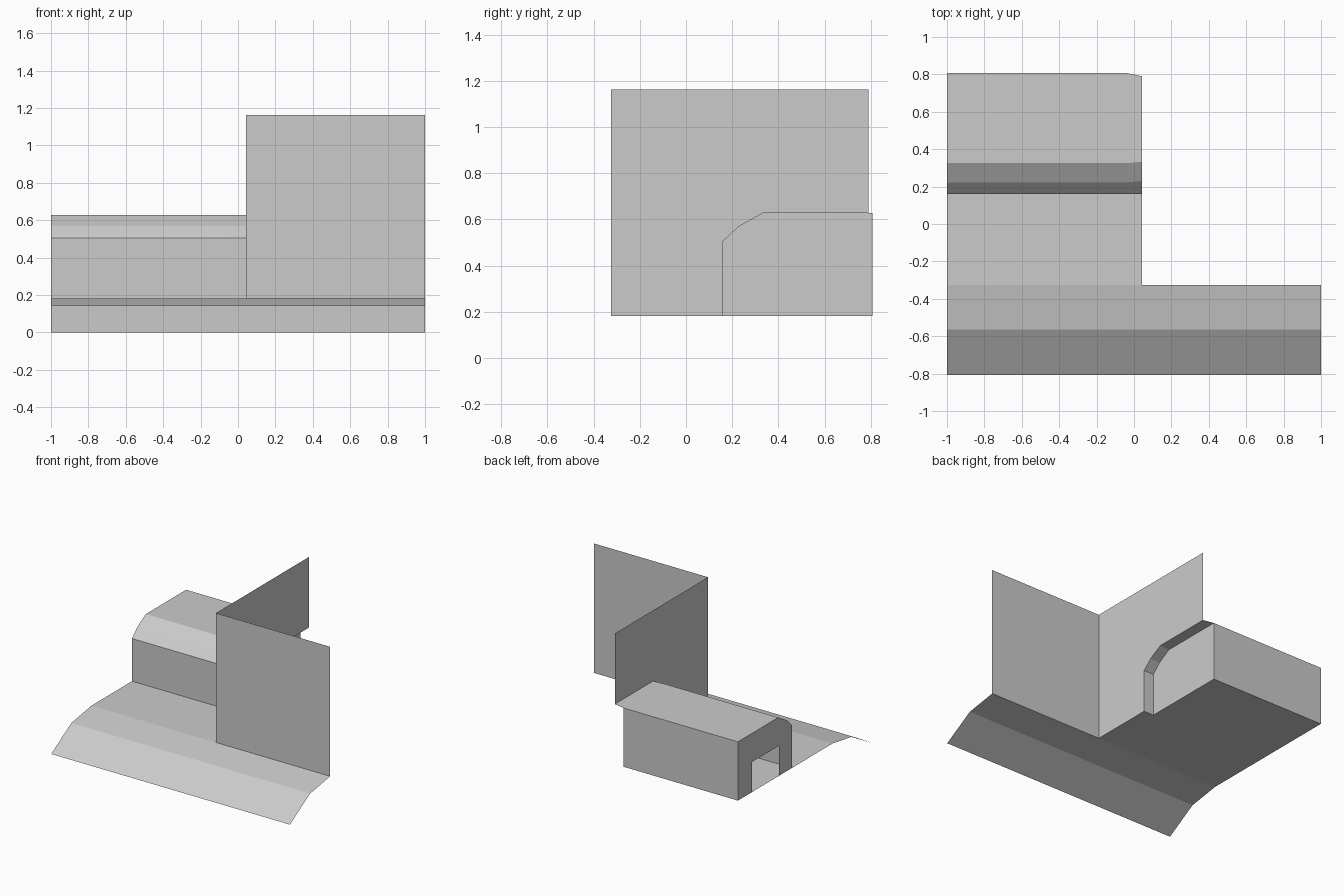
import bpy
import bmesh

cube = bpy.data.objects.get("Cube")
if cube:
    bpy.data.objects.remove(cube, do_unlink=True)

# Single flat colour
GREY = (0.6, 0.6, 0.6, 1.0)
mat = bpy.data.materials.new("plain grey")
mat.use_nodes = True
mat.diffuse_color = GREY
mat.node_tree.nodes["Principled BSDF"].inputs["Base Color"].default_value = GREY

# Shared levels and edges
LEFT, RIGHT = -1.0, 1.0
CORNER, RECESS = 0.043, -0.04
FRONT, BACK, WALL_BACK = -0.325, 0.807, 0.79
FLOOR, ROOF, TOP = 0.182, 0.627, 1.162


def finish(name, bm):
    mesh = bpy.data.meshes.new(name)
    bm.to_mesh(mesh)
    bm.free()
    mesh.materials.append(mat)
    obj = bpy.data.objects.new(name, mesh)
    bpy.context.collection.objects.link(obj)
    return obj


def panel(name, points):
    """One flat sheet through the given outline."""
    bm = bmesh.new()
    bm.faces.new([bm.verts.new(p) for p in points])
    return finish(name, bm)


def upright(name, x, outline):
    """Flat sheet in the plane of constant x from a (y, z) outline."""
    return panel(name, [(x, y, z) for y, z in outline])


def loft(name, sections):
    """Sheet joining (x, profile) sections, each profile a list of (y, z)."""
    bm = bmesh.new()
    rows = [[bm.verts.new((x, y, z)) for y, z in prof] for x, prof in sections]
    for a, b in zip(rows, rows[1:]):
        for i in range(len(a) - 1):
            bm.faces.new((a[i], b[i], b[i + 1], a[i + 1]))
    return finish(name, bm)


# Sloping apron along the whole front
apron = [(-BACK, 0), (-0.565, 0.143), (FRONT, FLOOR)]
loft("front_apron", [(LEFT, apron), (RIGHT, apron)])

# Floor, stepped back under the recessed end of the low block
panel("floor", [(LEFT, FRONT, FLOOR), (CORNER, FRONT, FLOOR),
                (CORNER, 0.16, FLOOR), (RECESS, 0.16, FLOOR),
                (RECESS, BACK, FLOOR), (LEFT, BACK, FLOOR)])

# Low block: front, bevelled shoulder and roof, with a slightly tapered rim
shell = [(0.16, FLOOR), (0.16, 0.505), (0.223, 0.568), (0.325, ROOF), (BACK, ROOF)]
rim = [(0.16, FLOOR), (0.16, 0.505), (0.23, 0.57), (0.333, ROOF), (WALL_BACK, ROOF)]
loft("block_shell", [(LEFT, shell), (RECESS, shell), (CORNER, rim)])
panel("block_back", [(RECESS, BACK, FLOOR), (LEFT, BACK, FLOOR),
                     (LEFT, BACK, ROOF), (RECESS, BACK, ROOF)])

# Block ends: a closed recessed one and one with a doorway
upright("block_closed_end", RECESS, shell[::-1] + [(BACK, FLOOR)])
door = [(0.64, FLOOR), (0.64, 0.41), (0.315, 0.41), (0.315, FLOOR)]
upright("block_door_end", LEFT, [(BACK, FLOOR)] + door + shell)

# Tall walls meeting at the corner
panel("tall_front_wall", [(CORNER, FRONT, FLOOR), (RIGHT, FRONT, FLOOR),
                          (RIGHT, FRONT, TOP), (CORNER, FRONT, TOP)])
upright("tall_side_wall", CORNER,
        [(FRONT, FLOOR), (FRONT, TOP), (WALL_BACK, TOP)] + rim[::-1])
